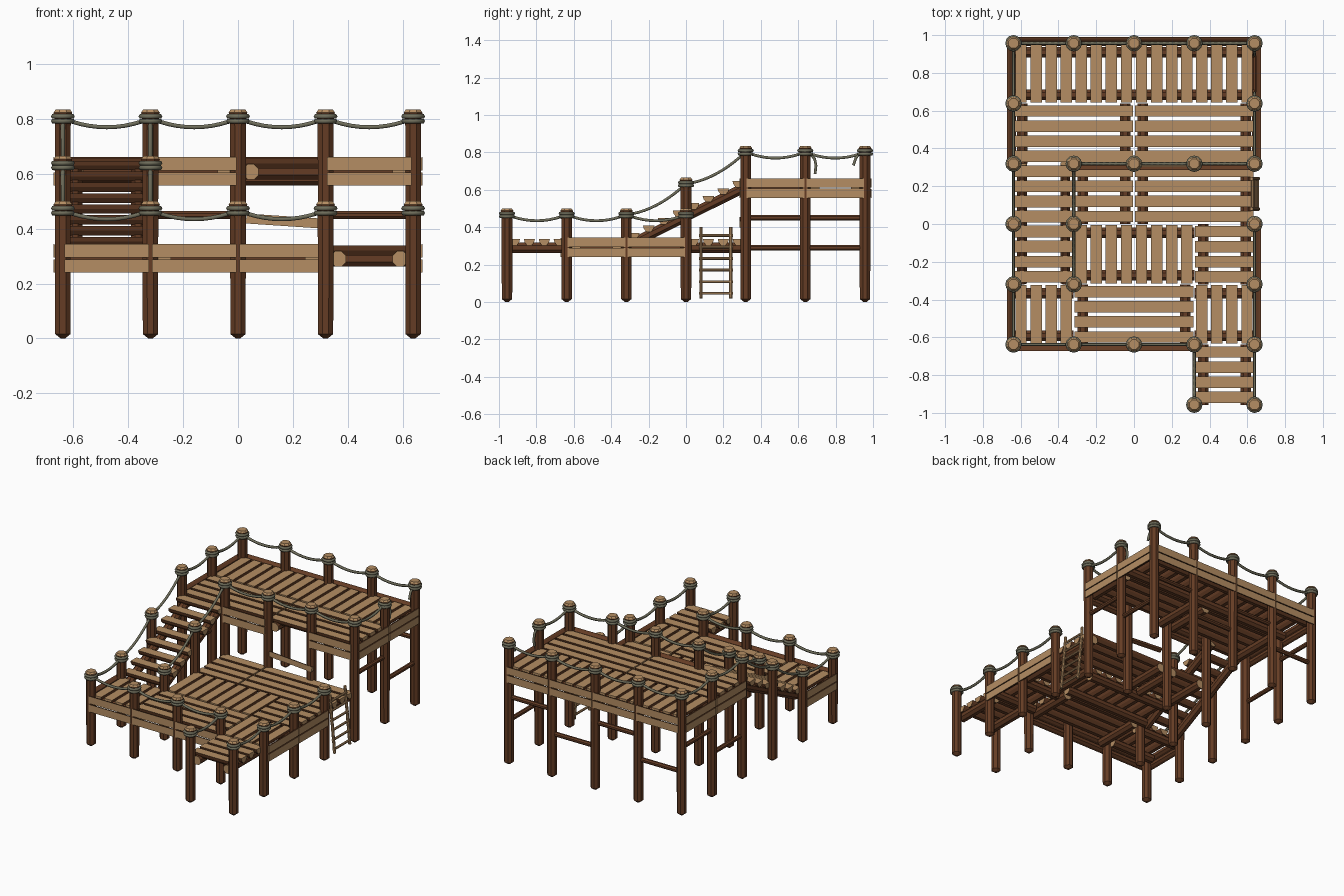
import bpy, bmesh, math
from mathutils import Vector as V

if "Cube" in bpy.data.objects:
    bpy.data.objects.remove(bpy.data.objects["Cube"])

G = 0.319            # post spacing
LOW, HIGH = 0.338, 0.655   # deck top heights


def material(name, col):
    m = bpy.data.materials.new(name)
    m.diffuse_color = (*col, 1)
    m.use_nodes = True
    m.node_tree.nodes["Principled BSDF"].inputs["Base Color"].default_value = m.diffuse_color
    return m


BARK = material("bark_brown", (0.13, 0.046, 0.018))
CUT = material("cut_wood_tan", (0.46, 0.27, 0.125))
ROPE = material("rope_grey", (0.16, 0.155, 0.105))


def finish(bm, name, mats):
    bmesh.ops.recalc_face_normals(bm, faces=bm.faces)
    me = bpy.data.meshes.new(name)
    bm.to_mesh(me)
    bm.free()
    for m in mats:
        me.materials.append(m)
    ob = bpy.data.objects.new(name, me)
    bpy.context.collection.objects.link(ob)
    return ob


def octagon(r):
    k = r / math.cos(math.pi / 8)
    return [(k * math.cos(math.pi * (i + .5) / 4), k * math.sin(math.pi * (i + .5) / 4)) for i in range(8)]


def half_log(w, h):
    # first edge is the sawn flat face
    return [(-w, 0), (w, 0), (w * .85, -h * .5), (w * .4, -h), (-w * .4, -h), (-w * .85, -h * .5)]


def stick(bm, a, b, prof, up=(0, 0, 1), flat=False):
    """Extrude a profile from a to b; ends are cut wood, and the first side if flat."""
    a, b, up = V(a), V(b), V(up)
    d = (b - a).normalized()
    side = d.cross(up).normalized()
    up = side.cross(d)
    rings = [[bm.verts.new(p + side * u + up * v) for u, v in prof] for p in (a, b)]
    n = len(prof)
    for i in range(n):
        j = (i + 1) % n
        f = bm.faces.new((rings[0][i], rings[0][j], rings[1][j], rings[1][i]))
        f.material_index = 1 if flat and i == 0 else 0
    for r in rings:
        bm.faces.new(r).material_index = 1


def post(name, x, y, top):
    bm = bmesh.new()
    levels = [(0, .008), (.016, .028), (top - .06, .0285), (top - .02, .033), (top - .012, .034), (top, .026)]
    rings = [[bm.verts.new((x + u, y + v, z)) for u, v in octagon(r)] for z, r in levels]
    for k in range(len(rings) - 1):
        for i in range(8):
            j = (i + 1) % 8
            f = bm.faces.new((rings[k][i], rings[k][j], rings[k + 1][j], rings[k + 1][i]))
            f.material_index = 1 if k == 4 else 0
    bm.faces.new(rings[0])
    bm.faces.new(rings[-1]).material_index = 1
    finish(bm, name, [BARK, CUT])
    # two turns of rope round the head
    for dz in (.026, .043):
        bpy.ops.mesh.primitive_torus_add(location=(x, y, top - dz), major_segments=12, minor_segments=6,
                                         major_radius=.034, minor_radius=.0095)
        ob = bpy.context.object
        ob.name = "rope_wrap"
        ob.data.materials.append(ROPE)
        bpy.ops.object.shade_smooth()


def rope(name, pts, r=.0085):
    cu = bpy.data.curves.new(name, 'CURVE')
    cu.dimensions = '3D'
    cu.bevel_depth, cu.bevel_resolution, cu.use_fill_caps = r, 1, True
    sp = cu.splines.new('POLY')
    sp.points.add(len(pts) - 1)
    for p, q in zip(sp.points, pts):
        p.co = (*q, 1)
    cu.materials.append(ROPE)
    bpy.context.collection.objects.link(bpy.data.objects.new(name, cu))


# Posts: (column, row) in grid units with height of the top
heads = {}
for i in (-2, -1, 0, 1, 2):
    heads[i, 3] = heads[i, 1] = .835
    heads[i, -2] = .5
for i in (-2, 2):
    heads[i, 2] = .835
for i in (-2, -1):
    heads[i, 0], heads[i, -1] = .665, .5
for k in ((2, 0), (2, -1), (1, -3), (2, -3)):
    heads[k] = .5
for (i, j), t in heads.items():
    post("post", i * G, j * G, t)

# Sagging handrail ropes
spans = [((i, 3), (i + 1, 3)) for i in range(-2, 2)] + [((i, 1), (i + 1, 1)) for i in range(-1, 2)]
spans += [((i, -2), (i + 1, -2)) for i in range(-2, 1)] + [((-2, j), (-2, j + 1)) for j in range(-2, 3)]
spans += [((-1, -1), (-1, 0)), ((-1, 0), (-1, 1)), ((1, -3), (1, -2)), ((2, 1), (2, 2))]
spans += [((2, j), (2, j + 1)) for j in (-3, -2, -1)]
for a, b in spans:
    p = V((a[0] * G, a[1] * G, heads[a] - .033))
    q = V((b[0] * G, b[1] * G, heads[b] - .033))
    rope("handrail_rope", [p.lerp(q, t / 10) - V((0, 0, .13 * t / 10 * (1 - t / 10))) for t in range(11)])
# broken rope ends on the right side
X = 2 * G
rope("broken_rope", [(X, 2 * G, .80), (X, .665, .79), (X, .688, .765), (X, .695, .73), (X, .69, .685)])
rope("broken_rope", [(X, 3 * G, .80), (X, .925, .79), (X, .908, .77), (X, .895, .73)])


def tile(name, i0, i1, j0, j1, top, along):
    """Half-log planks along one axis on two round bearers."""
    bm = bmesh.new()
    lo, hi = (i0 * G, j0 * G), (i1 * G, j1 * G)
    p, c = (0, 1) if along == 'x' else (1, 0)

    def pt(s, t, z):
        return (s, t, z) if along == 'x' else (t, s, z)
    n = round((hi[c] - lo[c]) / G * 4)
    for k in range(n):
        t = lo[c] + (k + .5) * G / 4
        stick(bm, pt(lo[p] + .005, t, top), pt(hi[p] - .005, t, top), half_log(.030, .036), flat=True)
    for s in (lo[p] + .047, hi[p] - .047):
        stick(bm, pt(s, lo[c], top - .048), pt(s, hi[c], top - .048), octagon(.028))
    finish(bm, name, [BARK, CUT])


tile("lower_deck", -2, -1, -2, -1, LOW, 'y')
tile("lower_deck", -1, 1, -2, -1, LOW, 'x')
tile("lower_deck", 1, 2, -2, -1, LOW, 'y')
tile("lower_deck", -1, 1, -1, 0, LOW, 'y')
tile("lower_deck", 1, 2, -1, 0, LOW, 'x')
tile("lower_deck", -1, 0, 0, 1, LOW, 'x')
tile("lower_deck", 0, 2, 0, 1, LOW, 'x')
tile("entry_deck", 1, 2, -3, -2, LOW, 'x')
tile("upper_deck", -2, 0, 1, 2, HIGH, 'x')
tile("upper_deck", 0, 2, 1, 2, HIGH, 'x')
tile("upper_deck", -2, 2, 2, 3, HIGH, 'y')

# Side boards: pairs of half logs with the sawn face outward
bays = [((i, -2), (i + 1, -2), (0, -1), LOW) for i in (-2, -1, 0)]
bays += [((2, j), (2, j + 1), (1, 0), LOW) for j in (-2, -1)] + [((-2, -2), (-2, -1), (-1, 0), LOW)]
bays += [((i, 3), (i + 1, 3), (0, 1), HIGH) for i in range(-2, 2)]
bays += [((s, j), (s, j + 1), (s / 2, 0), HIGH) for s in (-2, 2) for j in (1, 2)]
bays += [((i, 1), (i + 1, 1), (0, -1), HIGH) for i in (-1, 1)]
bm = bmesh.new()
for a, b, n, top in bays:
    n = V((*n, 0))
    a, b = V((*a, 0)) * G + n * .034, V((*b, 0)) * G + n * .034
    d = (b - a).normalized() * .005
    for z in (top - .019, top - .074):
        h = V((0, 0, z))
        stick(bm, a + d + h, b - d + h, half_log(.0245, .026), n, True)
finish(bm, "side_boards", [BARK, CUT])

# Fallen side board
bm = bmesh.new()
stick(bm, (.03, G - .034, .437), (.345, G - .034, .416), half_log(.018, .02), (0, -1, 0), True)
finish(bm, "fallen_board", [BARK, CUT])

# Stairs: two sloping stringers and eight half-log treads
bm = bmesh.new()
slope = (HIGH - LOW) / (2 * G)
for x in (-2 * G + .045, -G - .045):
    stick(bm, (x, -G + .01, LOW - .035), (x, G, HIGH - .04), octagon(.026))
for k in range(8):
    y = -G + (k + .5) * G / 4
    z = LOW + slope * (y + G) + .012
    stick(bm, (-2 * G + .005, y, z), (-G - .005, y, z), half_log(.031, .034), flat=True)
finish(bm, "stairs", [BARK, CUT])

# Thin braces between the tall posts
bm = bmesh.new()
braces = [((1, 3), (2, 3), .45), ((-1, 3), (0, 3), .45), ((0, 3), (1, 3), .29), ((-2, 3), (-1, 3), .29),
          ((2, 1), (2, 2), .45), ((2, 2), (2, 3), .29), ((-2, 1), (-2, 2), .29), ((-2, 2), (-2, 3), .45)]
for a, b, z in braces:
    stick(bm, (a[0] * G, a[1] * G, z), (b[0] * G, b[1] * G, z), octagon(.014))
finish(bm, "braces", [BARK, CUT])

# Ladder leaning on the right edge
bm = bmesh.new()
bot, top = V((.658, 0, .02)), V((.622, 0, .4))
for y in (.08, .24):
    o = V((0, y, 0))
    stick(bm, bot + o, top + o, octagon(.009), (0, 1, 0))
for k in range(6):
    p = bot.lerp(top, .07 + k * .163)
    stick(bm, p + V((0, .07, 0)), p + V((0, .25, 0)), octagon(.0075))
finish(bm, "ladder", [CUT, CUT])
